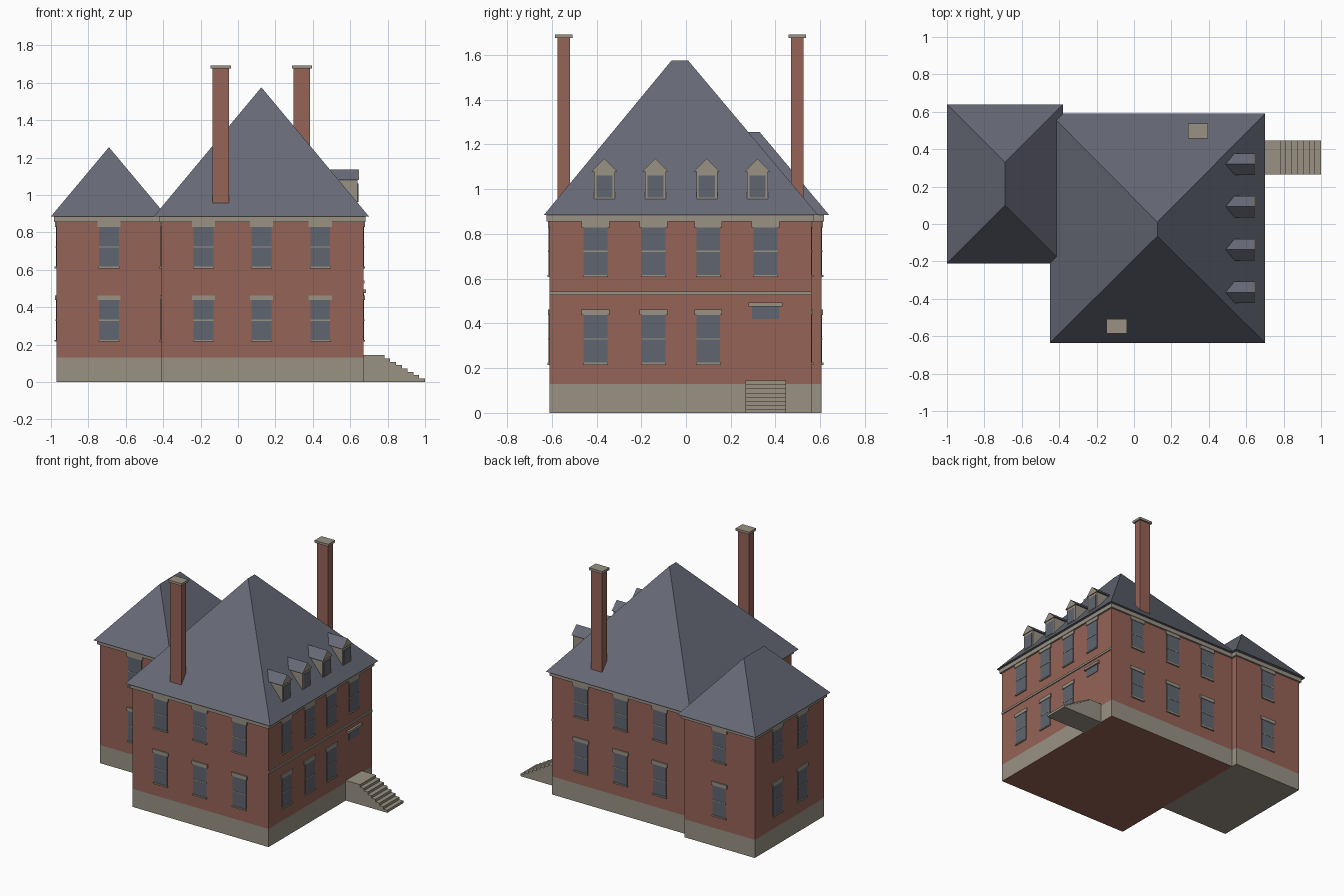
import bpy, bmesh
from math import radians
from mathutils import Matrix

cube = bpy.data.objects.get("Cube")
if cube:
    bpy.data.objects.remove(cube, do_unlink=True)


def material(name, rgb):
    m = bpy.data.materials.new(name)
    m.use_nodes = True
    m.diffuse_color = (*rgb, 1)
    m.node_tree.nodes["Principled BSDF"].inputs["Base Color"].default_value = (*rgb, 1)
    return m


brick = material("brick red", (0.30, 0.125, 0.093))
stone = material("warm grey stone", (0.32, 0.285, 0.23))
slate = material("blue grey slate", (0.135, 0.143, 0.182))
glass = material("dark window glass", (0.117, 0.132, 0.160))


def add_box(bm, x, y, z, mat=0):
    """Box between the given (low, high) limits on each axis."""
    size = [b - a for a, b in (x, y, z)]
    mid = [(a + b) / 2 for a, b in (x, y, z)]
    made = bmesh.ops.create_cube(bm, size=1, matrix=Matrix.Translation(mid) @ Matrix.Diagonal((*size, 1)))
    for f in {f for v in made["verts"] for f in v.link_faces}:
        f.material_index = mat


def to_mesh(bm, name, mats):
    bmesh.ops.recalc_face_normals(bm, faces=bm.faces)
    mesh = bpy.data.meshes.new(name)
    bm.to_mesh(mesh)
    bm.free()
    for m in mats:
        mesh.materials.append(m)
    return mesh


def place(name, mesh, loc=(0, 0, 0), turn=0):
    ob = bpy.data.objects.new(name, mesh)
    ob.location = loc
    ob.rotation_euler.z = radians(turn)
    bpy.context.collection.objects.link(ob)
    return ob


def box(name, x, y, z, mat):
    bm = bmesh.new()
    add_box(bm, x, y, z)
    return place(name, to_mesh(bm, name, [mat]))


def prism(name, profile, axis, low, high, mat):
    """Extrude a 2D outline (u, z) along x or y."""
    bm = bmesh.new()
    rings = []
    for t in (low, high):
        rings.append([bm.verts.new((t, u, z) if axis == "x" else (u, t, z)) for u, z in profile])
    for ring in rings:
        bm.faces.new(ring)
    n = len(profile)
    for i in range(n):
        j = (i + 1) % n
        bm.faces.new((rings[0][i], rings[0][j], rings[1][j], rings[1][i]))
    return place(name, to_mesh(bm, name, [mat]))


def hip_roof(name, x, y, ridge_y, eave, top):
    bm = bmesh.new()
    a, b, c, d = [bm.verts.new((px, py, eave)) for px, py in
                  ((x[0], y[0]), (x[1], y[0]), (x[1], y[1]), (x[0], y[1]))]
    r, s = [bm.verts.new((sum(x) / 2, py, top)) for py in ridge_y]
    for f in ((a, b, r), (b, c, s, r), (c, d, s), (d, a, r, s), (a, d, c, b)):
        bm.faces.new(f)
    place(name, to_mesh(bm, name, [slate]))


# Two blocks: plinth, brick walls, cornice, hipped roof
EAVE = 0.885
blocks = {
    "main": ((-0.41, 0.67), (-0.61, 0.56), (-0.45, 0.70), (-0.635, 0.59), (-0.065, 0.01), 1.575),
    "wing": ((-0.97, -0.41), (-0.18, 0.605), (-1.0, -0.38), (-0.21, 0.64), (0.10, 0.33), 1.255),
}
for name, (x, y, rx, ry, ridge, top) in blocks.items():
    plinth = box(name + "_plinth", x, y, (0, 0.13), stone)
    box(name + "_walls", x, y, (0.13, 0.86), brick)
    grow = 0.013
    box(name + "_cornice", (x[0] - grow, x[1] + grow), (y[0] - grow, y[1] + grow), (0.855, EAVE), stone)
    hip_roof(name + "_roof", rx, ry, ridge, EAVE, top)
    if name == "main":
        # brick underside
        plinth.data.materials.append(brick)
        for p in plinth.data.polygons:
            if p.normal.z < -0.5:
                p.material_index = 1

# Sash window shared by every opening, facing -y with its sill at the origin
bm = bmesh.new()
add_box(bm, (-0.053, 0.053), (-0.004, 0.003), (0.005, 0.225), 0)
add_box(bm, (-0.053, 0.053), (-0.006, 0.003), (0.112, 0.118), 1)
add_box(bm, (-0.062, 0.062), (-0.008, 0.003), (0.222, 0.248), 1)
add_box(bm, (-0.056, 0.056), (-0.010, 0.003), (0, 0.010), 1)
window = to_mesh(bm, "sash_window", [glass, stone])

LOW, HIGH = 0.215, 0.607
bays = (-0.185, 0.125, 0.44)
spots = []
for z in (LOW, HIGH):
    for x in bays:
        spots += [("front", x, -0.61, z, 0), ("back", x, 0.56, z, 180)]
    spots += [("wing_front", -0.69, -0.18, z, 0), ("wing_back", -0.69, 0.605, z, 180)]
    spots += [("wing_left", -0.97, y, z, -90) for y in (0.07, 0.35)]
    spots += [("right", 0.67, y, z, 90) for y in (-0.405, -0.145, 0.10)]
    spots.append(("left", -0.41, -0.40, z, -90))
spots.append(("right", 0.67, 0.355, HIGH, 90))
for name, x, y, z, turn in spots:
    place(name + "_window", window, (x, y, z), turn)

# String course and entrance on the right side
box("string_course", (0.665, 0.677), (-0.61, 0.56), (0.527, 0.542), stone)
box("entrance_transom", (0.667, 0.674), (0.295, 0.415), (0.42, 0.477), glass)
box("entrance_hood", (0.665, 0.685), (0.28, 0.432), (0.476, 0.494), stone)

# Entrance steps: a landing, then equal treads
steps, rise, tread = 8, 0.018, 0.031
outline = [(0.665, 0), (0.665, steps * rise)]
for i in range(steps):
    edge = 0.783 + i * tread
    outline += [(edge, (steps - i) * rise), (edge, (steps - i - 1) * rise)]
prism("entrance_steps", outline, "y", 0.265, 0.447, stone)

# Dormers on the right roof slope
for y in (-0.365, -0.137, 0.093, 0.32):
    body = [(y - 0.047, 0.952), (y + 0.047, 0.952), (y + 0.047, 1.085), (y, 1.13), (y - 0.047, 1.085)]
    prism("dormer_body", body, "x", 0.48, 0.64, stone)
    box("dormer_window", (0.636, 0.643), (y - 0.036, y + 0.036), (0.962, 1.062), glass)
    roof = [(y - 0.057, 1.08), (y, 1.137), (y + 0.057, 1.08)]
    prism("dormer_roof", roof, "x", 0.48, 0.642, slate)
    prism("dormer_gable", roof, "x", 0.641, 0.646, stone)

# Chimneys with stone caps
for name, x, y in (("front", -0.092, -0.547), ("back", 0.342, 0.497)):
    box(name + "_chimney", (x - 0.044, x + 0.044), (y - 0.028, y + 0.028), (0.89, 1.68), brick)
    box(name + "_chimney_cap", (x - 0.054, x + 0.054), (y - 0.039, y + 0.039), (1.675, 1.692), stone)
